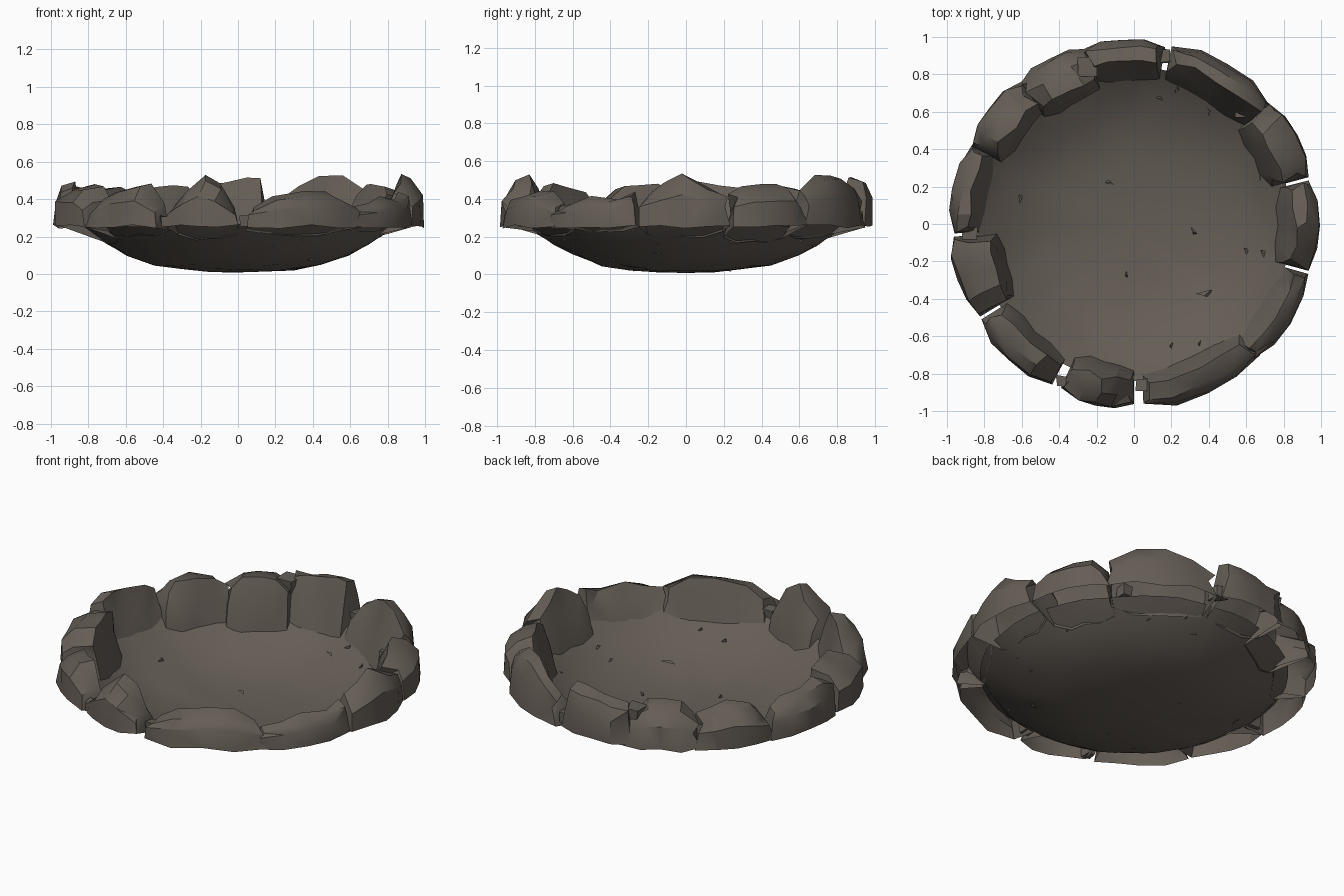
import bpy, bmesh, math, random
from mathutils import Vector, noise

if "Cube" in bpy.data.objects:
    bpy.data.objects.remove(bpy.data.objects["Cube"])

random.seed(4)
stone = bpy.data.materials.new("grey_brown_stone")
stone.diffuse_color = (0.13, 0.11, 0.092, 1)
stone.use_nodes = True
stone.node_tree.nodes["Principled BSDF"].inputs["Base Color"].default_value = stone.diffuse_color

PROFILE = [(0, .008), (.15, .012), (.3, .024), (.45, .048), (.6, .102),
           (.7, .160), (.78, .214), (.84, .262)]


def bowl_z(r):
    for (r0, z0), (r1, z1) in zip(PROFILE, PROFILE[1:]):
        if r <= r1:
            return z0 + (z1 - z0) * (r - r0) / (r1 - r0)
    return PROFILE[-1][1]


def finish(name, bm, angle, recalc=True):
    if recalc:
        bmesh.ops.recalc_face_normals(bm, faces=bm.faces)
    me = bpy.data.meshes.new(name)
    bm.to_mesh(me)
    bm.free()
    me.materials.append(stone)
    ob = bpy.data.objects.new(name, me)
    bpy.context.collection.objects.link(ob)
    bpy.ops.object.select_all(action='DESELECT')
    ob.select_set(True)
    bpy.context.view_layer.objects.active = ob
    bpy.ops.object.shade_smooth_by_angle(angle=math.radians(angle))
    return ob


# shallow uneven dish, revolved from the profile
bm = bmesh.new()
N = 48
centre = bm.verts.new((0, 0, PROFILE[0][1]))
prev = None
for r, z in PROFILE[1:]:
    ring = []
    for i in range(N):
        a = 2 * math.pi * i / N
        p = Vector((r * math.cos(a), r * math.sin(a), z))
        p.z += 0.016 * noise.noise(p * 5) * min(1, r * 2)
        ring.append(bm.verts.new(p))
    for i in range(N):
        j = (i + 1) % N
        if prev:
            bm.faces.new((prev[i], ring[i], ring[j], prev[j]))
        else:
            bm.faces.new((centre, ring[i], ring[j]))
    prev = ring
finish("dish", bm, 60)

# rim boulders: start angle, end angle, foot radius, crest radii (inner, outer), heights along the rock
ROCKS = [
    (246, 270, .75, (.83, .92), (.37, .46, .525, .48, .36)),
    (273, 314, .78, (.86, .94), (.36, .41, .44, .44, .38)),
    (311, 344, .80, (.89, .95), (.36, .38, .41, .40, .44)),
    (345, 374, .76, (.86, .93), (.43, .49, .535, .48, .43)),
    (375, 402, .72, (.82, .91), (.43, .47, .48, .48, .42)),
    (401, 438, .76, (.89, .95), (.44, .52, .53, .47, .40)),
    (440, 467, .76, (.87, .95), (.51, .51, .49, .48, .47)),
    (464, 490, .72, (.79, .90), (.40, .47, .48, .46, .40)),
    (488, 515, .75, (.83, .92), (.40, .44, .47, .45, .40)),
    (514, 543, .79, (.89, .94), (.41, .46, .47, .49, .46)),
    (184, 211, .71, (.79, .90), (.46, .48, .47, .47, .40)),
    (212, 243, .77, (.86, .92), (.37, .43, .46, .485, .38)),
]


def boulder(name, a0, a1, foot, crest, heights):
    """Rock shell open underneath, lofted along the rim"""
    bm = bmesh.new()
    sections = []
    n = len(heights)
    for k, h in enumerate(heights):
        end = k in (0, n - 1)
        a = math.radians(a0 + (a1 - a0) * k / (n - 1))
        j = lambda s: random.uniform(-s, s)
        ci, co = crest
        ft = foot + (.035 if end else 0) + j(.012)
        out = .965 if end else .99
        lean = math.radians((1.5 if k == 0 else -1.5) if end else 0)
        pts = [(out + j(.008), .253 + j(.010)),
               (out - .008 + j(.01), .25 + (h - .25) * .6),
               (co + j(.012), h - .02 + j(.008)),
               (ci + j(.02), h + j(.006)),
               ((ft + ci) / 2 - .005 + j(.012), .25 + (h - .25) * .42),
               (ft, bowl_z(ft) - .006)]
        sec = []
        for i, (r, z) in enumerate(pts):
            b = a + (0 if i in (0, 5) else j(.025) + lean)
            sec.append(bm.verts.new((r * math.cos(b), r * math.sin(b), z)))
        sections.append(sec)
    for s, t in zip(sections, sections[1:]):
        for i in range(len(s) - 1):
            bm.faces.new((s[i], t[i], t[i + 1], s[i + 1]))
    bm.faces.new(sections[0])
    bm.faces.new(sections[-1][::-1])
    bmesh.ops.triangulate(bm, faces=bm.faces)
    finish(name, bm, 34, recalc=False)


for i, spec in enumerate(ROCKS):
    boulder(f"rim_boulder_{i + 1}", *spec)

# small broken blocks wedged in the rim
for i, (x, y, z, s) in enumerate([(-.25, .84, .40, .06), (.57, .60, .29, .04),
                                  (-.385, -.84, .28, .04), (.04, -.86, .28, .04),
                                  (.16, .90, .30, .05), (-.88, -.06, .30, .05)]):
    bm = bmesh.new()
    bmesh.ops.create_cube(bm, size=s * 1.6)
    for v in bm.verts:
        v.co = v.co * random.uniform(.65, 1.1) + Vector((x, y, z))
    finish(f"rim_chip_{i + 1}", bm, 20)

# splinters poking through the dish
bm = bmesh.new()
for x, y, s in [(-.13, .22, .03), (-.61, .14, .035), (.32, -.04, .025), (.38, -.37, .05),
                (.60, -.15, .03), (.69, -.16, .03), (.14, .67, .03), (.40, .60, .025),
                (.67, .24, .02), (-.04, -.27, .02), (-.60, -.56, .025), (.35, -.64, .02),
                (.23, .72, .025), (.2, -.65, .02)]:
    z = bowl_z(math.hypot(x, y))
    a = random.uniform(0, 6.28)
    vs = [bm.verts.new((x + s * f * math.cos(a + t), y + s * f * math.sin(a + t),
                        max(.001, z + dz)))
          for t, f, dz in ((0, 1, .004), (2.4, .7, -.006), (3.6, .8, .012), (1.2, .3, .016))]
    for f in ((0, 1, 2), (0, 1, 3), (1, 2, 3), (2, 0, 3)):
        bm.faces.new([vs[q] for q in f])
finish("dish_splinters", bm, 20)
